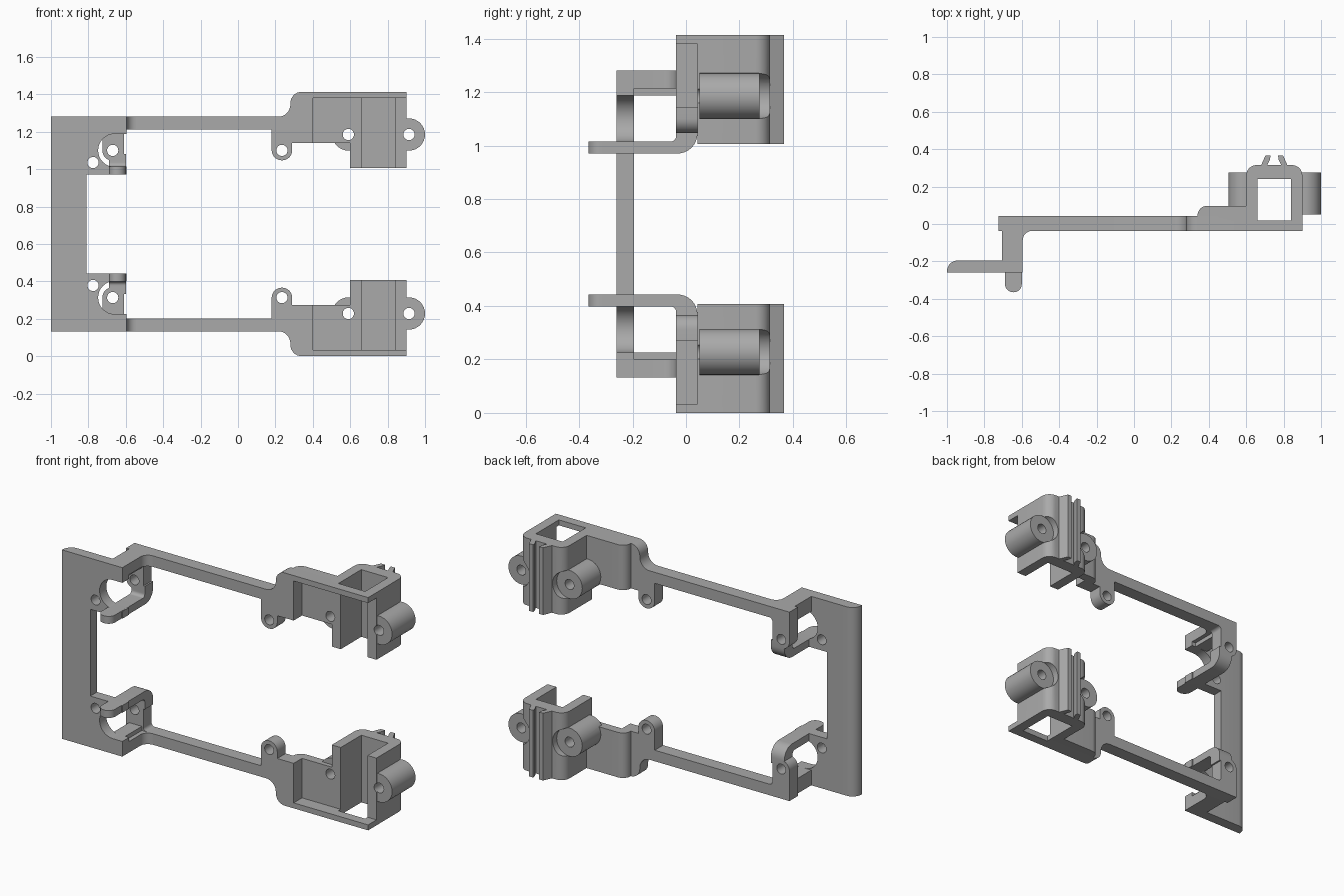
import bpy, bmesh, math
from mathutils import Vector

MID = 0.7065           # height of the mirror plane
TOP = 1.413
FRONT, BACK = -0.037, 0.043   # rail thickness in y

if "Cube" in bpy.data.objects:
    bpy.data.objects.remove(bpy.data.objects["Cube"], do_unlink=True)

grey = bpy.data.materials.new("matte grey")
grey.use_nodes = True
grey.diffuse_color = (0.4, 0.4, 0.4, 1)
grey.node_tree.nodes["Principled BSDF"].inputs["Base Color"].default_value = (0.4, 0.4, 0.4, 1)


def rounded(corners, steps=8):
    """Outline from (u, v[, radius]) corners, with arcs at the rounded ones."""
    out = []
    for i, c in enumerate(corners):
        p = Vector(c[:2])
        if len(c) == 2:
            out.append(p)
            continue
        a = (Vector(corners[i - 1][:2]) - p).normalized()
        b = (Vector(corners[(i + 1) % len(corners)][:2]) - p).normalized()
        half = a.angle(b) / 2
        centre = p + (a + b).normalized() * (c[2] / math.sin(half))
        start = p + a * (c[2] / math.tan(half)) - centre
        end = p + b * (c[2] / math.tan(half)) - centre
        sweep = start.angle_signed(end)
        for k in range(steps + 1):
            t = -sweep * k / steps
            out.append(centre + Vector((start.x * math.cos(t) - start.y * math.sin(t),
                                        start.x * math.sin(t) + start.y * math.cos(t))))
    return out


def prism(corners, axis, lo, hi):
    """Extrude an outline along an axis; z is stored relative to the mirror plane."""
    place = {"x": lambda u, v, d: (d, u, v - MID),
             "y": lambda u, v, d: (u, d, v - MID),
             "z": lambda u, v, d: (u, v, d - MID)}[axis]
    pts = []
    for p in rounded(corners):
        if not pts or (p - pts[-1]).length > 1e-4:
            pts.append(p)
    if (pts[0] - pts[-1]).length < 1e-4:
        pts.pop()
    bm = bmesh.new()
    rings = [[bm.verts.new(place(p.x, p.y, d)) for p in pts] for d in (lo, hi)]
    for ring in rings:
        bm.faces.new(ring)
    for i in range(len(pts)):
        bm.faces.new((rings[0][i - 1], rings[0][i], rings[1][i], rings[1][i - 1]))
    bmesh.ops.recalc_face_normals(bm, faces=bm.faces)
    mesh = bpy.data.meshes.new("solid")
    bm.to_mesh(mesh)
    bm.free()
    mesh.materials.append(grey)
    ob = bpy.data.objects.new("solid", mesh)
    bpy.context.collection.objects.link(ob)
    return ob


def box(x0, x1, y0, y1, z0, z1):
    return prism([(x0, y0), (x1, y0), (x1, y1), (x0, y1)], "z", z0, z1)


def rod(x, z, r, y0, y1, n=32):
    return prism([(x + r * math.cos(math.tau * i / n), z + r * math.sin(math.tau * i / n))
                  for i in range(n)], "y", y0, y1)


def part(name, solids, cuts):
    """Union the solids, subtract the cuts, then mirror top to bottom."""
    ob = solids[0]
    ob.name = name
    bpy.ops.object.select_all(action="DESELECT")
    bpy.context.view_layer.objects.active = ob
    ob.select_set(True)
    for other, op in [(s, "UNION") for s in solids[1:]] + [(c, "DIFFERENCE") for c in cuts]:
        mod = ob.modifiers.new("bool", "BOOLEAN")
        mod.object, mod.operation, mod.solver = other, op, "EXACT"
        bpy.ops.object.modifier_apply(modifier=mod.name)
        bpy.data.objects.remove(other, do_unlink=True)
    ob.location.z = MID
    mod = ob.modifiers.new("mirror", "MIRROR")
    mod.use_axis = (False, False, True)
    mod.use_bisect_axis = (False, False, True)
    bpy.ops.object.modifier_apply(modifier=mod.name)
    bpy.ops.object.shade_smooth_by_angle(angle=math.radians(30))


# End plate with its screw lugs, and the legs that step back to the rails
plate_y = (-0.26, -0.195)
part("end_plate", [
    prism([(-1, -0.26), (-0.81, -0.26), (-0.81, -0.195), (-1, -0.195, 0.058)], "z", 0.6, 1.28),
    prism([(-0.81, 0.97), (-0.595, 0.97), (-0.595, 1.28), (-0.81, 1.28)], "y", *plate_y),
    prism([(-0.705, -0.2), (-0.595, -0.2), (-0.595, FRONT, 0.05), (-0.545, FRONT),
           (-0.705, FRONT)], "z", 1.213, 1.28),
    box(-0.705, -0.62, -0.2, FRONT, 1.188, 1.24),
], [
    rod(-0.66, 1.1, 0.088, -0.3, -0.19),
    box(-0.66, -0.5, -0.3, -0.19, 1.014, 1.188),
    rod(-0.775, 1.035, 0.03, -0.3, -0.1),
])

# Rail: slim bar, two screw lobes, and the rising bracket frame
part("side_rail", [
    prism([(-0.725, 1.28), (0.28, 1.28, 0.065), (0.28, TOP, 0.06), (0.9, TOP), (0.9, 1.38),
           (0.4, 1.38), (0.4, 1.14), (0.29, 1.14), (0.29, 1.047, 0.054), (0.18, 1.047, 0.054),
           (0.18, 1.213), (-0.61, 1.213, 0.02), (-0.61, 1.045), (-0.725, 1.045, 0.054)],
          "y", FRONT, BACK),
    # bent tongue reaching forward past the end plate
    prism([(-0.3, 0.97), (BACK, 0.97, 0.075), (BACK, 1.08), (FRONT, 1.08),
           (FRONT, 1.015, 0.02), (-0.3, 1.015)], "x", -0.69, -0.6),
    prism([(-0.69, -0.365, 0.044), (-0.6, -0.365, 0.044), (-0.6, -0.25), (-0.69, -0.25)],
          "z", 0.97, 1.015),
], [
    rod(0.235, 1.1, 0.03, -0.2, 0.2),
    rod(-0.67, 1.1, 0.03, -0.1, 0.2),
    box(0.66, 0.84, 0.02, 0.24, 0.9, 1.5),
])

# Mount block: open square channel, screw bosses and a pair of clip prongs
EAR_Z = 1.185
ears = ((0.59, 0.07), (0.914, 0.05))
prong = [(0.68, 0.30), (0.68, 0.315), (0.703, 0.367), (0.73, 0.367), (0.727, 0.345),
         (0.712, 0.315), (0.712, 0.30)]
part("mount_block", [
    prism([(0.6, BACK), (0.9, BACK), (0.9, 0.315, 0.055), (0.6, 0.315, 0.055)], "z", 1.005, TOP),
    prism([(0.34, BACK), (0.65, BACK), (0.65, 0.097), (0.34, 0.097, 0.05)], "z", 1.14, TOP),
] + [rod(x, EAR_Z, 0.086, y, 0.275) for x, y in ears]
  + [prism(pts, "z", 1.005, TOP) for pts in (prong, [(1.5 - x, y) for x, y in prong])],
    [box(0.66, 0.84, 0.02, 0.24, 0.9, 1.5)]
  + [rod(x, EAR_Z, 0.086, 0.275, 0.5) for x, _ in ears]
  + [rod(x, EAR_Z, 0.03, -0.1, 0.5) for x, _ in ears])
